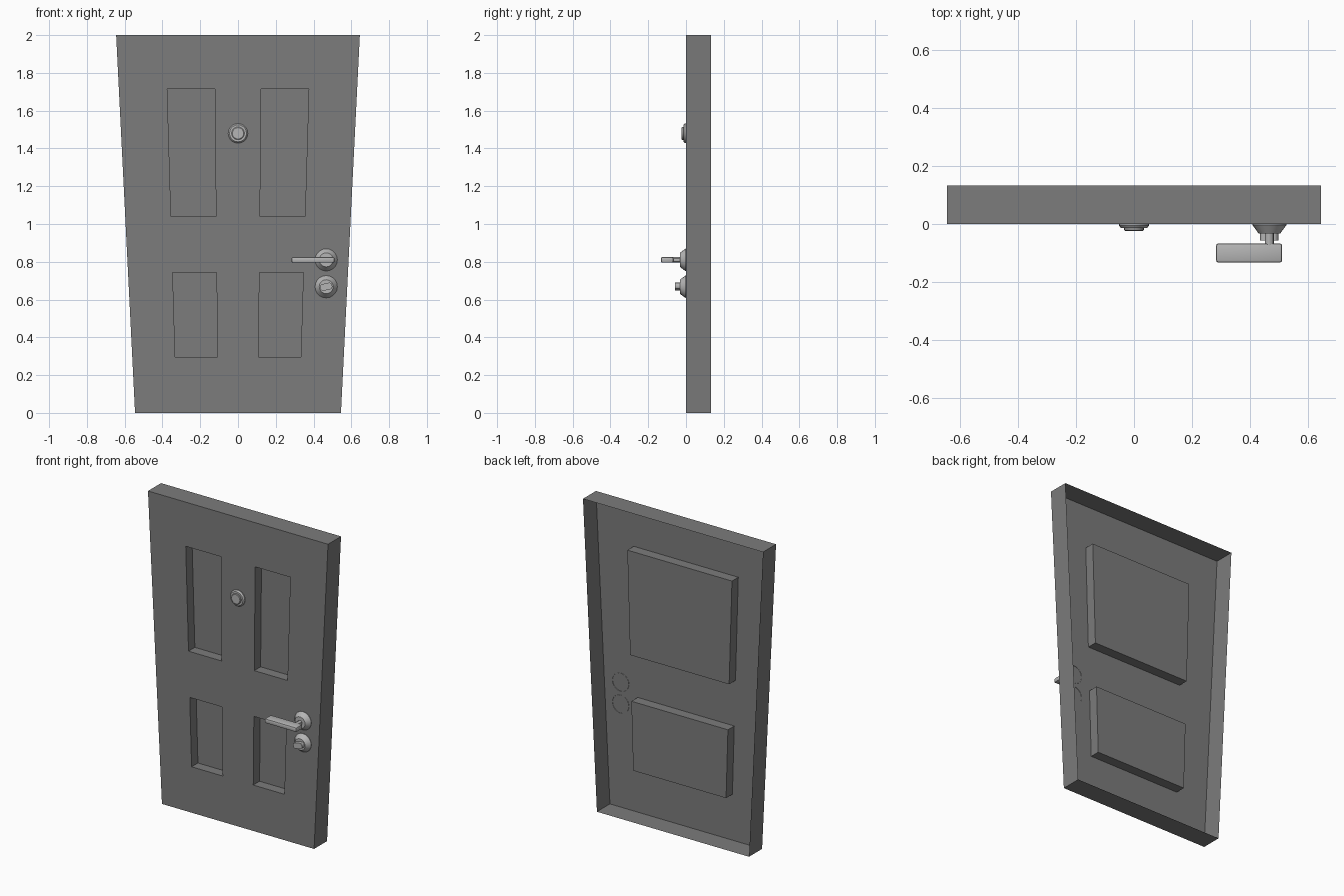
import bpy, bmesh, math
from mathutils import Vector, Matrix

if "Cube" in bpy.data.objects:
    bpy.data.objects.remove(bpy.data.objects["Cube"])


def material(name, v):
    m = bpy.data.materials.new(name)
    m.diffuse_color = (v, v, v, 1)
    m.use_nodes = True
    m.node_tree.nodes["Principled BSDF"].inputs["Base Color"].default_value = m.diffuse_color
    return m


DOOR = material("door_dark_grey", 0.2)
METAL = material("hardware_light_grey", 0.46)


def finish(name, bm, mat, smooth=None):
    me = bpy.data.meshes.new(name)
    bm.to_mesh(me)
    bm.free()
    me.materials.append(mat)
    ob = bpy.data.objects.new(name, me)
    bpy.context.collection.objects.link(ob)
    if smooth:
        bpy.ops.object.select_all(action='DESELECT')
        ob.select_set(True)
        bpy.context.view_layer.objects.active = ob
        bpy.ops.object.shade_smooth_by_angle(angle=math.radians(smooth))
    return ob


# Door: tapered open-backed shell, with four recessed panels
BACK, RECESS = 0.133, 0.065
ZS = [0, 0.297, 0.743, 1.04, 1.714, 2.0]
FS = [-1, -0.594, -0.195, 0.195, 0.594, 1]


def pt(f, z, y):
    return Vector((f * (0.545 + 0.05 * z), y, z))


bm = bmesh.new()


def quad(pts, normal):
    face = bm.faces.new([bm.verts.new(p) for p in pts])
    face.normal_update()
    if face.normal.dot(Vector(normal)) < 0:
        face.normal_flip()


def side_walls(f0, f1, z0, z1, ya, yb, sign, sides=True):
    # Walls running from depth ya to yb around one tapered rectangle
    def wall(a, b, n):
        quad([pt(*a, ya), pt(*b, ya), pt(*b, yb), pt(*a, yb)], n)
    wall((f0, z0), (f1, z0), (0, 0, -sign))
    wall((f0, z1), (f1, z1), (0, 0, sign))
    if sides:
        wall((f0, z0), (f0, z1), (-sign, 0, 0))
        wall((f1, z0), (f1, z1), (sign, 0, 0))


def plate(f0, f1, z0, z1, y, n):
    quad([pt(f0, z0, y), pt(f1, z0, y), pt(f1, z1, y), pt(f0, z1, y)], n)


for r in range(5):
    for c in range(5):
        cell = (FS[c], FS[c + 1], ZS[r], ZS[r + 1])
        pocket = r in (1, 3) and c in (1, 3)
        plate(*cell, RECESS if pocket else 0, (0, -1, 0))
        if pocket:
            side_walls(*cell, 0, RECESS, -1)
        elif r in (1, 3) and c == 2:
            # Post between paired panels, closing the wide box at the back
            plate(*cell, RECESS, (0, 1, 0))
            side_walls(*cell, 0, RECESS, 1, sides=False)
side_walls(-1, 1, 0, 2, 0, BACK, 1)
bmesh.ops.remove_doubles(bm, verts=bm.verts, dist=0.0005)
finish("door_panel", bm, DOOR)


# Turned metal parts, axis along y
def lathe(name, x, z, profile, n=20):
    bm = bmesh.new()
    rings = []
    for rad, y in profile:
        rings.append([bm.verts.new((x + rad * math.cos(2 * math.pi * i / n), y,
                                    z + rad * math.sin(2 * math.pi * i / n)))
                      for i in range(n)])
    for a, b in zip(rings, rings[1:]):
        for i in range(n):
            j = (i + 1) % n
            bm.faces.new((a[i], a[j], b[j], b[i]))
    bm.faces.new(rings[-1])
    return finish(name, bm, METAL, 30)


# Solid rounded bar
def bar(name, centre, size, bevel, tilt=0, corners_only=False):
    bm = bmesh.new()
    bmesh.ops.create_cube(bm, size=1)
    bmesh.ops.scale(bm, vec=size, verts=bm.verts)
    edges = bm.edges[:]
    if corners_only:
        edges = [e for e in edges if abs(e.verts[0].co.y - e.verts[1].co.y) > 0.001]
    bmesh.ops.bevel(bm, geom=edges, offset=bevel, segments=3 if corners_only else 2,
                    profile=0.5, affect='EDGES')
    bmesh.ops.rotate(bm, cent=(0, 0, 0), matrix=Matrix.Rotation(tilt, 3, 'Y'), verts=bm.verts)
    bmesh.ops.translate(bm, vec=centre, verts=bm.verts)
    return finish(name, bm, METAL, 30)


HX, HZ, LZ = 0.467, 0.81, 0.668
ROSE = [(0.059, 0.002), (0.059, -0.003), (0.037, -0.033)]
lathe("handle_rose", HX, HZ, ROSE)
lathe("lock_rose", HX, LZ, ROSE)
lathe("handle_stem", HX, HZ, [(0.015, -0.03), (0.015, -0.075)], 12)
bar("handle_lever", (0.397, -0.1, HZ), (0.228, 0.066, 0.03), 0.008)
bar("lock_thumb_turn", (HX, -0.043, LZ), (0.064, 0.028, 0.036), 0.014,
    math.radians(-12), True)

# Peephole: flange with a raised lens
lathe("peephole", 0, 1.48, [(0.052, 0.002), (0.052, -0.005), (0.045, -0.014),
                            (0.034, -0.014), (0.034, -0.021), (0.03, -0.024)])
